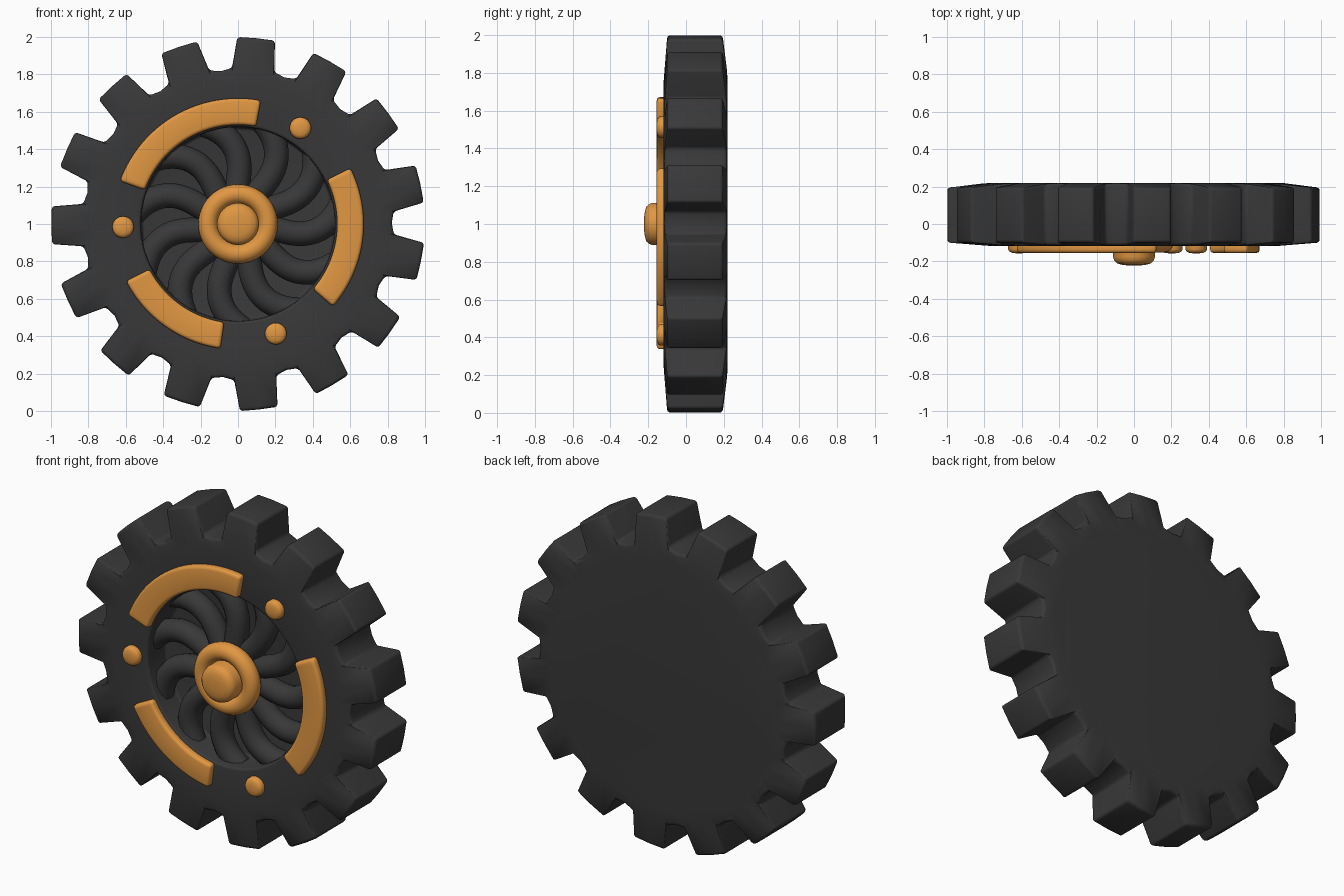
import bpy, bmesh
from math import radians, cos, sin, pi

if "Cube" in bpy.data.objects:
    bpy.data.objects.remove(bpy.data.objects["Cube"], do_unlink=True)


def material(name, color):
    m = bpy.data.materials.new(name)
    m.use_nodes = True
    m.diffuse_color = color
    bsdf = m.node_tree.nodes["Principled BSDF"]
    bsdf.inputs["Base Color"].default_value = color
    bsdf.inputs["Roughness"].default_value = 0.6
    return m


DARK = material("charcoal", (0.04, 0.04, 0.04, 1))
ORANGE = material("orange", (0.75, 0.31, 0.055, 1))


def polar(r, deg, y):
    a = radians(deg)
    return (r * cos(a), y, 1 + r * sin(a))


def finish(name, bm, mat, bevel=0, segments=3):
    """Turn a bmesh into a bevelled, smooth-shaded object."""
    bmesh.ops.recalc_face_normals(bm, faces=bm.faces[:])
    me = bpy.data.meshes.new(name)
    bm.to_mesh(me)
    bm.free()
    me.materials.append(mat)
    ob = bpy.data.objects.new(name, me)
    bpy.context.collection.objects.link(ob)
    bpy.ops.object.select_all(action="DESELECT")
    bpy.context.view_layer.objects.active = ob
    ob.select_set(True)
    if bevel:
        mod = ob.modifiers.new("soft_edges", "BEVEL")
        mod.width, mod.segments = bevel, segments
        mod.limit_method, mod.angle_limit = "ANGLE", radians(30)
        bpy.ops.object.modifier_apply(modifier=mod.name)
    bpy.ops.object.shade_smooth_by_angle(angle=radians(45))
    return ob


def skin(rings, closed_ends=True):
    """Bridge a series of equal-length point rings into a solid."""
    bm = bmesh.new()
    loops = [[bm.verts.new(p) for p in ring] for ring in rings]
    n = len(loops[0])
    for a, b in zip(loops, loops[1:]):
        for i in range(n):
            j = (i + 1) % n
            bm.faces.new((a[i], a[j], b[j], b[i]))
    if closed_ends:
        bm.faces.new(loops[0])
        bm.faces.new(loops[-1])
    else:
        for i in range(n):
            j = (i + 1) % n
            bm.faces.new((loops[-1][i], loops[-1][j], loops[0][j], loops[0][i]))
    return bm


def lathe(profile, steps=48, center=(0, 0)):
    return skin([[polar(r, 360 * i / steps, y) for i in range(steps)] for r, y in profile])


# Gear body: toothed outline, recessed front, plain back
TEETH = 15
TOOTH = [(-7.8, 0.835), (-5.8, 1.0), (0, 0.998), (5.8, 1.0), (7.8, 0.835), (12, 0.822)]
outline = [(180.4 + k * 360 / TEETH + a, r) for k in range(TEETH) for a, r in TOOTH]


def circle(r, y):
    return [polar(r, a, y) for a, _ in outline]


def edge(y, lean):
    return [polar(r, a, y + lean * max(0, r - 0.8)) for a, r in outline]


body = skin([circle(0.515, 0.05), circle(0.52, -0.118), circle(0.76, -0.118),
             edge(-0.115, 0.08), edge(0.22, -0.13), circle(0.76, 0.22)])
finish("gear_body", body, DARK, 0.025)

# Curved spokes inside the recess
curve = bpy.data.curves.new("spokes", "CURVE")
curve.dimensions = "3D"
curve.bevel_depth = 0.066
curve.bevel_resolution = 4
curve.use_fill_caps = True
SPOKES, STEPS = 11, 14
for k in range(SPOKES):
    spline = curve.splines.new("POLY")
    spline.points.add(STEPS)
    for i, point in enumerate(spline.points):
        t = i / STEPS
        angle = 62 - 34 * t + 48 * t * t + k * 360 / SPOKES
        point.co = (*polar(0.14 + 0.42 * t, angle, -0.01), 1)
    spline.use_smooth = True
curve.materials.append(DARK)
bpy.context.collection.objects.link(bpy.data.objects.new("spokes", curve))

# Hub: dark core, orange ring and domed cap
finish("hub_core", lathe([(0.17, 0.06), (0.17, -0.1)]), DARK)

ring = []
for i in range(16):
    a = 2 * pi * i / 16
    ring.append([polar(0.16 + 0.052 * cos(a), 7.5 * j, -0.1 + 0.052 * sin(a)) for j in range(48)])
finish("hub_ring", skin(ring, closed_ends=False), ORANGE)

cap = [(0.112, -0.08), (0.112, -0.175), (0.106, -0.195), (0.092, -0.21),
       (0.065, -0.218), (0.03, -0.222)]
finish("hub_cap", lathe(cap), ORANGE)

# Raised arc plates on the front face
for n, (start, stop) in enumerate([(79.5, 160), (-41, 26.5), (207, 262)]):
    count = 24
    sections = []
    for i in range(count + 1):
        a = start + (stop - start) * i / count
        sections.append([polar(0.53, a, -0.1), polar(0.53, a, -0.155),
                         polar(0.672, a, -0.155), polar(0.672, a, -0.1)])
    finish(f"arc_plate_{n + 1}", skin(sections), ORANGE, 0.018)

# Round studs between the plates
for n, (r, angle) in enumerate([(0.612, 57), (0.615, 181.5), (0.62, 289)]):
    stud = lathe([(0.058, -0.1), (0.058, -0.135), (0.052, -0.147), (0.038, -0.154), (0.015, -0.157)], 24)
    x, _, z = polar(r, angle, 0)
    bmesh.ops.translate(stud, verts=stud.verts[:], vec=(x, 0, z - 1))
    finish(f"stud_{n + 1}", stud, ORANGE)
